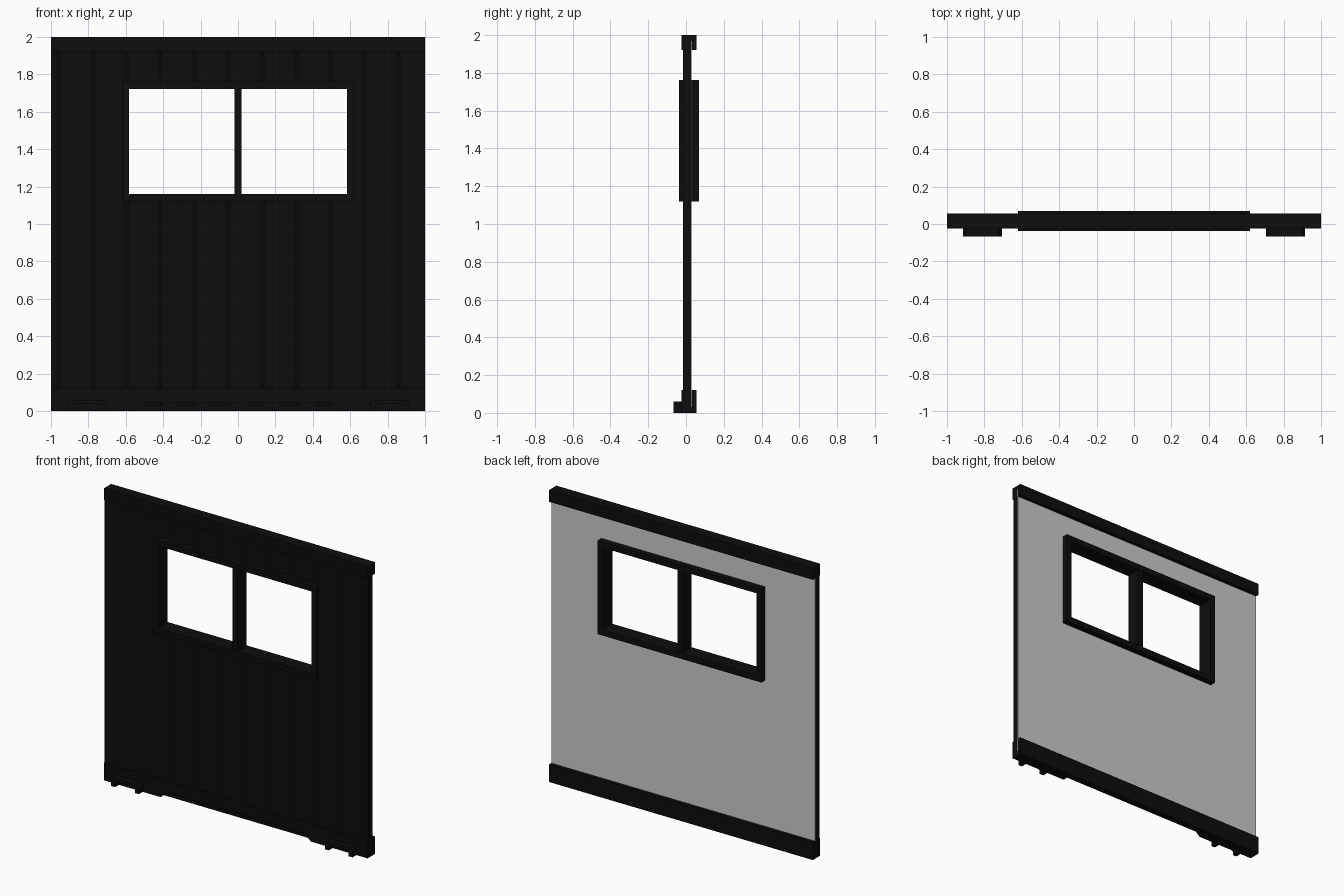
import bpy
import bmesh

if "Cube" in bpy.data.objects:
    bpy.data.objects.remove(bpy.data.objects["Cube"])

black = bpy.data.materials.new("black_paint")
black.diffuse_color = (0.004, 0.004, 0.004, 1)
black.use_nodes = True
black.node_tree.nodes["Principled BSDF"].inputs["Base Color"].default_value = black.diffuse_color


def prism(name, pts, axis, lo, hi, mat=black):
    """Extrude a closed 2D profile along 'y' (pts are x,z) or 'z' (pts are x,y)."""
    def place(p, d):
        return (p[0], d, p[1]) if axis == 'y' else (p[0], p[1], d)
    bm = bmesh.new()
    face = bm.faces.new([bm.verts.new(place(p, lo)) for p in pts])
    ext = bmesh.ops.extrude_face_region(bm, geom=[face])
    step = place((0, 0), hi - lo)
    bmesh.ops.translate(bm, vec=step, verts=[v for v in ext["geom"] if isinstance(v, bmesh.types.BMVert)])
    bmesh.ops.recalc_face_normals(bm, faces=bm.faces)
    mesh = bpy.data.meshes.new(name)
    bm.to_mesh(mesh)
    bm.free()
    obj = bpy.data.objects.new(name, mesh)
    bpy.context.collection.objects.link(obj)
    if mat:
        mesh.materials.append(mat)
    return obj


def box(name, x0, x1, y0, y1, z0, z1, mat=black):
    return prism(name, [(x0, z0), (x1, z0), (x1, z1), (x0, z1)], 'y', y0, y1, mat)


def mirror_x(obj):
    obj.modifiers.new("mirror", 'MIRROR').use_axis[0] = True


# Corrugated outer sheet: trapezoid ribs on the front, flat behind
ribs, ridge, groove = 11, -0.015, 0.005
pitch = 2 / ribs
profile = [(-1, ridge)]
for i in range(ribs):
    x = -1 + i * pitch
    profile += [(x + 0.025, ridge), (x + 0.055, groove),
                (x + pitch - 0.055, groove), (x + pitch - 0.025, ridge)]
profile += [(1, ridge), (1, 0.027), (-1, 0.027)]
sheet = prism("corrugated_sheet", profile, 'z', 0.03, 1.97)

# Grey inner lining
lining = box("inner_lining", -1, 1, 0.027, 0.03, 0.03, 1.97, None)

# Window opening through both layers
cutter = box("window_cutter", -0.6, 0.6, -0.2, 0.2, 1.14, 1.74, None)
cutter.hide_render = True
cutter.display_type = 'WIRE'
for layer in (sheet, lining):
    cut = layer.modifiers.new("window", 'BOOLEAN')
    cut.object = cutter
    cut.operation = 'DIFFERENCE'
    cut.solver = 'EXACT'

# Window frame and centre mullion
box("window_head", -0.62, 0.62, -0.037, 0.07, 1.722, 1.762)
box("window_sill", -0.62, 0.62, -0.037, 0.07, 1.12, 1.16)
jamb = box("window_jambs", 0.582, 0.62, -0.037, 0.07, 1.16, 1.722)
mirror_x(jamb)
box("window_mullion", -0.02, 0.02, -0.033, 0.066, 1.16, 1.722)

# Top rail
box("top_rail", -1, 1, -0.025, 0.055, 1.92, 2)

# Bottom rail, its front lip recessed along the middle
box("bottom_rail", -1, 1, 0.01, 0.055, 0, 0.12)
lip = [(-1, 0), (-0.57, 0), (-0.52, 0.045), (0.52, 0.045),
       (0.57, 0), (1, 0), (1, 0.12), (-1, 0.12)]
prism("bottom_rail_lip", lip, 'y', -0.025, 0.01)

# Fork pocket brackets: chamfered arches on the front
arch = [(0.705, 0), (0.735, 0), (0.735, 0.025), (0.748, 0.038), (0.872, 0.038),
        (0.885, 0.025), (0.885, 0), (0.915, 0), (0.915, 0.045), (0.9, 0.06),
        (0.72, 0.06), (0.705, 0.045)]
mirror_x(prism("fork_brackets", arch, 'y', -0.067, -0.025))
